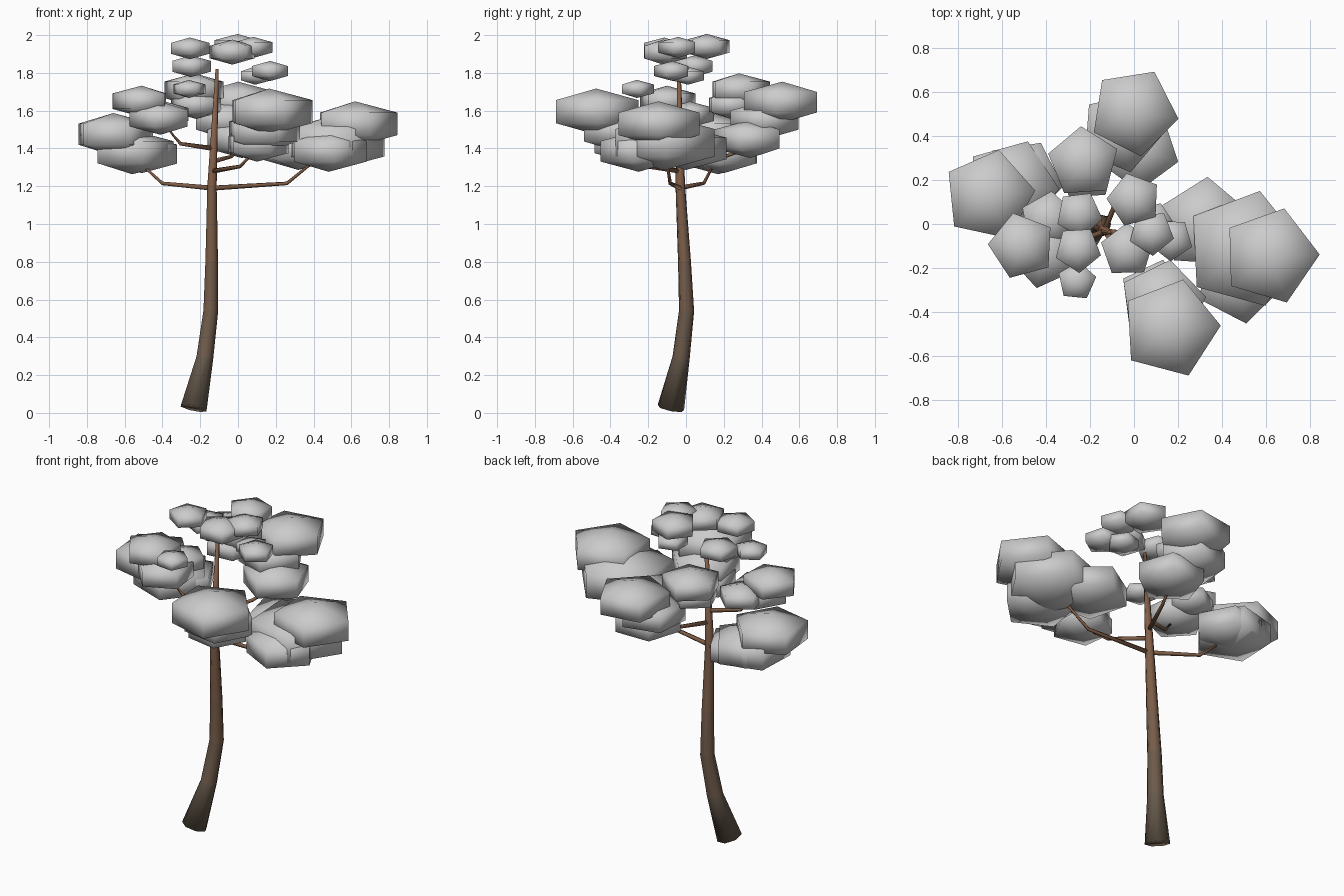
import bpy, bmesh, math
from mathutils import Vector

if "Cube" in bpy.data.objects:
    bpy.data.objects.remove(bpy.data.objects["Cube"])


def finish(name, bm, mats=()):
    bmesh.ops.recalc_face_normals(bm, faces=bm.faces)
    me = bpy.data.meshes.new(name)
    bm.to_mesh(me)
    bm.free()
    for m in mats:
        me.materials.append(m)
    for p in me.polygons:
        p.use_smooth = True
    ob = bpy.data.objects.new(name, me)
    bpy.context.collection.objects.link(ob)
    return ob


def bark(t):
    m = bpy.data.materials.new("bark")
    low, high = Vector((0.13, 0.10, 0.07)), Vector((0.23, 0.115, 0.065))
    m.diffuse_color = (*low.lerp(high, t), 1)
    m.use_nodes = True
    m.node_tree.nodes["Principled BSDF"].inputs["Base Color"].default_value = m.diffuse_color
    return m


def tube(name, path, sides, mats):
    """Tapered tube through (x, y, z, radius) points."""
    bm = bmesh.new()
    pts = [Vector(p[:3]) for p in path]
    rings = []
    for i, p in enumerate(pts):
        d = (pts[min(i + 1, len(pts) - 1)] - pts[max(i - 1, 0)]).normalized()
        ref = Vector((0, 1, 0)) if abs(d.z) > 0.7 else Vector((0, 0, 1))
        u = ref.cross(d).normalized()
        v = d.cross(u)
        rings.append([bm.verts.new(p + path[i][3] * (u * math.cos(a) + v * math.sin(a)))
                      for a in (math.tau * k / sides for k in range(sides))])
    for i in range(len(rings) - 1):
        for k in range(sides):
            j = (k + 1) % sides
            f = bm.faces.new((rings[i][k], rings[i][j], rings[i + 1][j], rings[i + 1][k]))
            f.material_index = min(i, len(mats) - 1)
    bm.faces.new(rings[0])
    bm.faces.new(rings[-1]).material_index = len(mats) - 1
    return finish(name, bm, mats)


AXIS_X, AXIS_Y = -0.135, -0.033      # where the upper trunk stands
twig = bark(1)


def clump(name, x, y, z, r):
    """Five-sided flattened ball of leaves, one corner roughly away from the trunk."""
    h = r * 0.53
    turn = math.atan2(y - AXIS_Y, x - AXIS_X) + math.radians(10 if x > 0.25 else -13)
    bm = bmesh.new()
    top, bot = bm.verts.new((0, 0, h)), bm.verts.new((0, 0, -h))
    up, lo = [[bm.verts.new((r * math.cos(turn + math.tau * k / 5),
                             r * math.sin(turn + math.tau * k / 5), s * h * 0.5))
               for k in range(5)] for s in (1, -1)]
    for k in range(5):
        j = (k + 1) % 5
        bm.faces.new((up[k], up[j], top))
        bm.faces.new((lo[k], lo[j], up[j], up[k]))
        bm.faces.new((lo[j], lo[k], bot))
    finish(name, bm).location = (x, y, z)


def bough(name, start, clumps):
    """Leaf clumps (x, y, z, radius) and a bent branch reaching the last one."""
    for i, c in enumerate(clumps):
        clump(f"{name}_leaves_{i + 1}", *c)
    if start:
        x, y, z, r = clumps[-1]
        dx, dy = x - AXIS_X, y - AXIS_Y
        tube(f"{name}_branch", [(AXIS_X, AXIS_Y, start, 0.014),
                                (AXIS_X + dx * 0.62, AXIS_Y + dy * 0.62, start + 0.025, 0.010),
                                (AXIS_X + dx * 0.85, AXIS_Y + dy * 0.85, z - r * 0.35, 0.007)],
             5, [twig])


# Trunk, leaning at the base
tube("trunk", [(-0.238, -0.08, 0.025, 0.073), (-0.178, -0.026, 0.29, 0.047),
               (-0.146, 0.003, 0.54, 0.041), (-0.141, -0.008, 0.80, 0.035),
               (-0.139, -0.03, 1.20, 0.026), (-0.111, -0.037, 1.82, 0.009)],
     7, [bark(i / 4) for i in range(5)])

# Boughs from low to high, then the loose crown clumps
bough("left", 1.19, [(-0.66, 0.13, 1.475, 0.212), (-0.51, 0.20, 1.37, 0.19),
                     (-0.56, 0.17, 1.38, 0.22)])
bough("right", 1.19, [(0.62, -0.145, 1.53, 0.225), (0.32, 0.0, 1.4, 0.215),
                      (0.48, -0.25, 1.385, 0.205), (0.5, -0.115, 1.43, 0.275)])
bough("front", 1.28, [(0.165, -0.475, 1.595, 0.23), (0.13, -0.36, 1.49, 0.2),
                      (0.1, -0.33, 1.42, 0.17)])
bough("back", 1.33, [(0.0, 0.51, 1.645, 0.205), (-0.06, 0.42, 1.55, 0.19),
                     (0.02, 0.34, 1.45, 0.19)])
bough("upper_left", 1.4, [(-0.51, -0.1, 1.65, 0.155), (-0.39, 0.02, 1.58, 0.13),
                          (-0.41, -0.13, 1.56, 0.165)])
bough("upper_back", None, [(-0.23, 0.28, 1.71, 0.165), (-0.22, 0.24, 1.63, 0.14)])
bough("crown", None, [(0.0, 0.11, 1.94, 0.125), (-0.03, -0.12, 1.91, 0.125),
                      (-0.255, -0.115, 1.93, 0.108), (-0.25, 0.045, 1.835, 0.108),
                      (0.08, -0.04, 1.935, 0.105), (0.17, -0.07, 1.81, 0.1),
                      (-0.26, -0.26, 1.715, 0.09), (0.09, 0.01, 1.785, 0.09)])
